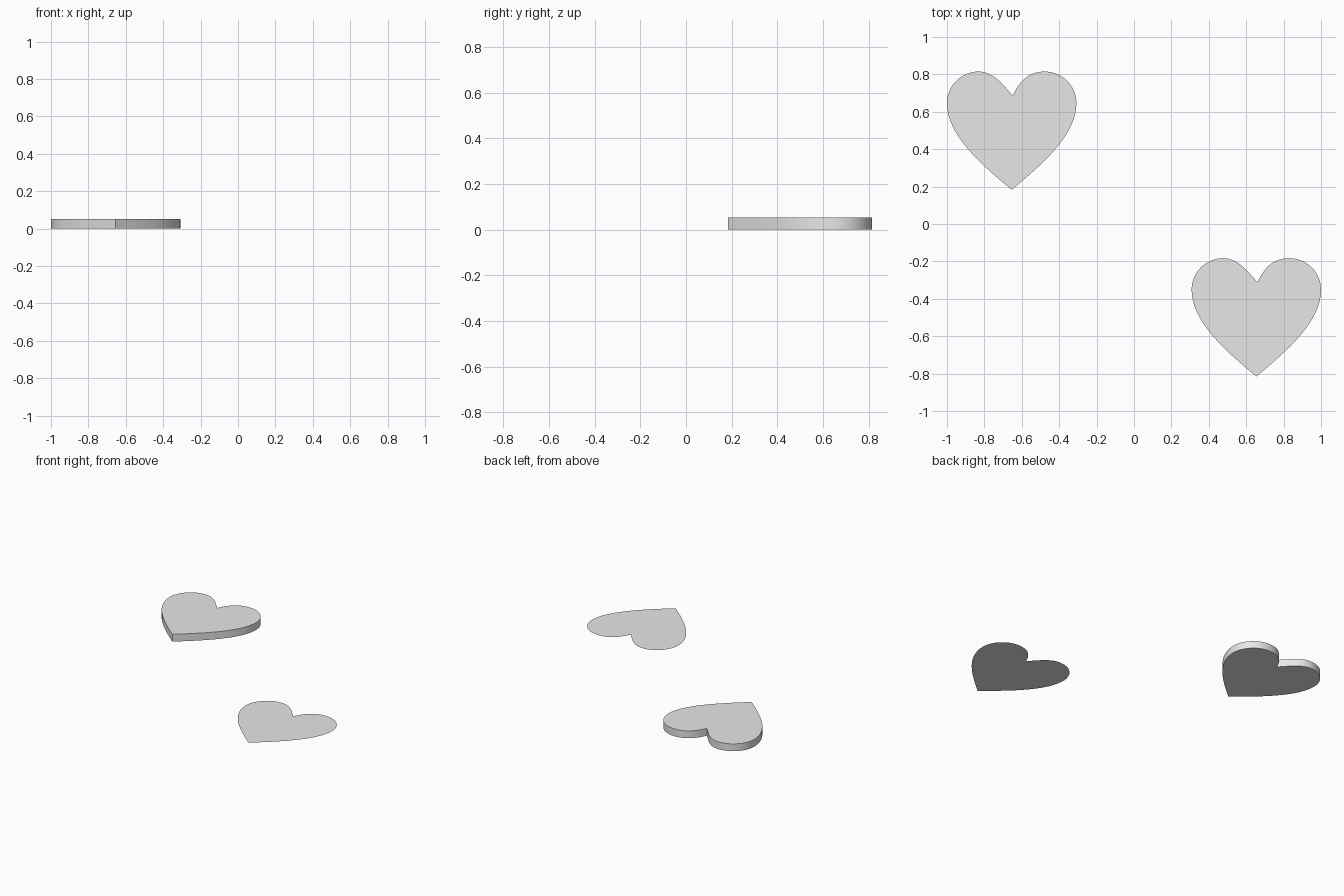
import bpy
import bmesh
import math
from mathutils import Vector
from mathutils.geometry import interpolate_bezier

if "Cube" in bpy.data.objects:
    bpy.data.objects.remove(bpy.data.objects["Cube"], do_unlink=True)

GREY = (0.8, 0.8, 0.8, 1.0)
grey = bpy.data.materials.new("plain grey")
grey.use_nodes = True
grey.diffuse_color = GREY
grey.node_tree.nodes["Principled BSDF"].inputs["Base Color"].default_value = GREY

TIP, NOTCH = (0, -0.316), (0.006, 0.187)


def half_outline(side, lobe_handle, notch_handle):
    """Points from the tip, round one lobe, to the notch."""
    flank, crown = (side * 0.346, 0.147), (side * 0.177, 0.316)
    spans = [
        (TIP, (side * 0.17, -0.176), (side * 0.346, -0.02), flank),
        (flank, (side * 0.346, 0.24), (side * 0.27, 0.316), crown),
        (crown, lobe_handle, notch_handle, NOTCH),
    ]
    points = []
    for span in spans:
        points += interpolate_bezier(*[Vector(p) for p in span], 17)[:-1]
    return points + [Vector(NOTCH)]


def heart(name, location, thickness):
    """Flat heart face, extruded upwards when it has a thickness."""
    right = half_outline(1, (0.085, 0.316), (0.04, 0.26))
    left = half_outline(-1, (-0.10, 0.316), (-0.05, 0.25))
    outline = right + left[-2:0:-1]
    bm = bmesh.new()
    face = bm.faces.new([bm.verts.new((p.x, p.y, 0)) for p in outline])
    if thickness:
        result = bmesh.ops.extrude_face_region(bm, geom=[face], use_keep_orig=True)
        top = [v for v in result["geom"] if isinstance(v, bmesh.types.BMVert)]
        bmesh.ops.translate(bm, verts=top, vec=(0, 0, thickness))
        bmesh.ops.recalc_face_normals(bm, faces=bm.faces)
    mesh = bpy.data.meshes.new(name)
    bm.to_mesh(mesh)
    bm.free()
    mesh.materials.append(grey)
    obj = bpy.data.objects.new(name, mesh)
    obj.location = location
    bpy.context.collection.objects.link(obj)
    bpy.ops.object.select_all(action="DESELECT")
    obj.select_set(True)
    bpy.context.view_layer.objects.active = obj
    bpy.ops.object.shade_smooth_by_angle(angle=math.radians(30))
    return obj


# Solid heart at the back, paper-thin heart at the front
heart("solid_heart", (-0.654, 0.499, 0), 0.053)
heart("flat_heart", (0.654, -0.499, 0), 0)
